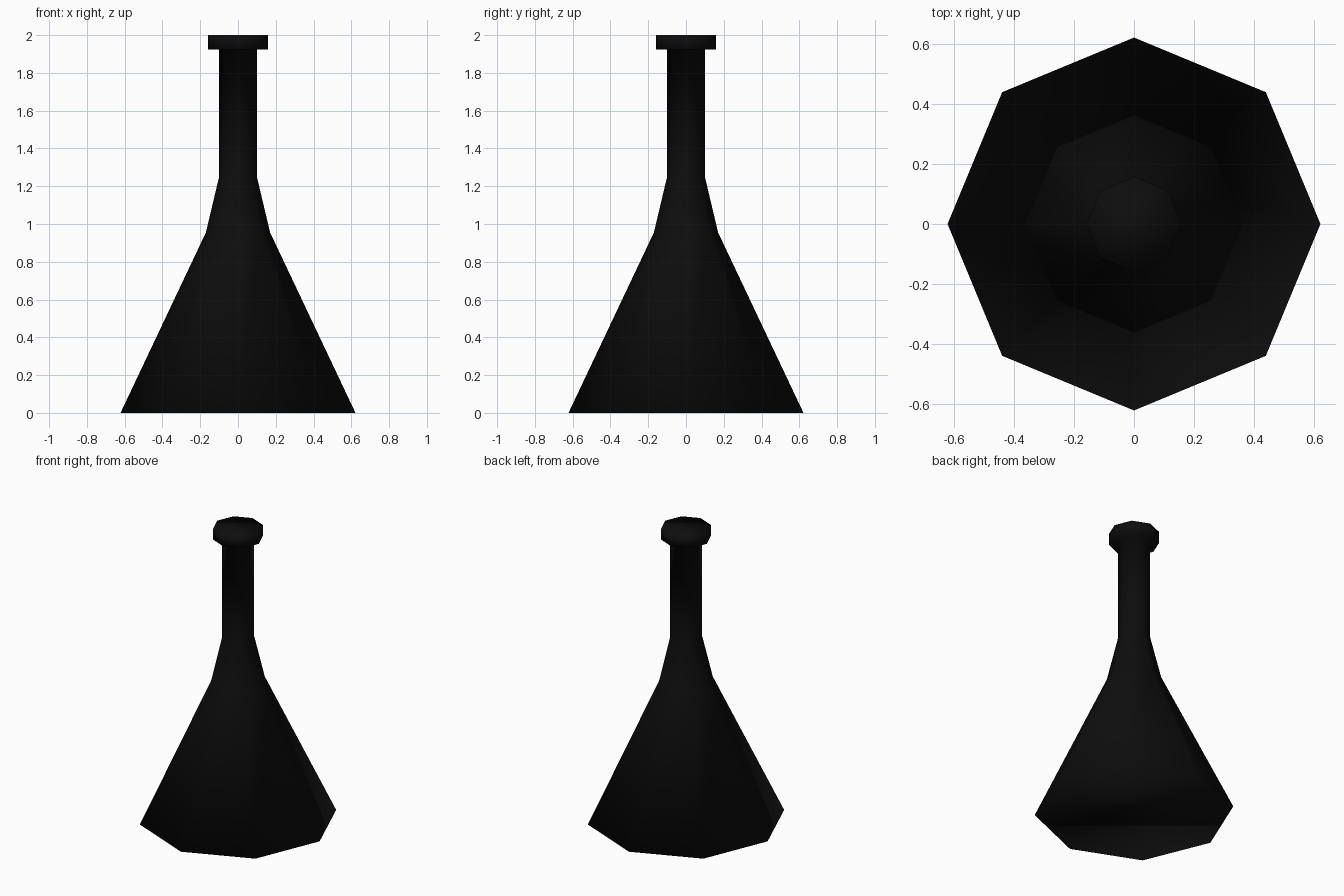
import bpy, bmesh, math

if "Cube" in bpy.data.objects:
    bpy.data.objects.remove(bpy.data.objects["Cube"])

SIDES = 8

black = bpy.data.materials.new("near_black")
black.diffuse_color = (0.004, 0.004, 0.004, 1.0)
black.use_nodes = True
black.node_tree.nodes["Principled BSDF"].inputs["Base Color"].default_value = black.diffuse_color


def lathe(name, profile):
    """Closed eight-sided solid from (radius, height) rings."""
    bm = bmesh.new()
    rings = []
    for r, z in profile:
        rings.append([bm.verts.new((r * math.cos(math.tau * i / SIDES),
                                    r * math.sin(math.tau * i / SIDES), z))
                      for i in range(SIDES)])
    for a, b in zip(rings, rings[1:]):
        for i in range(SIDES):
            j = (i + 1) % SIDES
            bm.faces.new((a[i], a[j], b[j], b[i]))
    bm.faces.new(rings[0][::-1])
    bm.faces.new(rings[-1])
    for f in bm.faces:
        f.smooth = True
    mesh = bpy.data.meshes.new(name)
    bm.to_mesh(mesh)
    bm.free()
    mesh.materials.append(black)
    obj = bpy.data.objects.new(name, mesh)
    bpy.context.collection.objects.link(obj)
    return obj


# Conical body, shoulder, neck and flared rim in one continuous profile
lathe("flask", [
    (0.622, 0.0),
    (0.17, 0.955),
    (0.10, 1.25),
    (0.10, 1.925),
    (0.158, 1.925),
    (0.158, 2.0),
])
